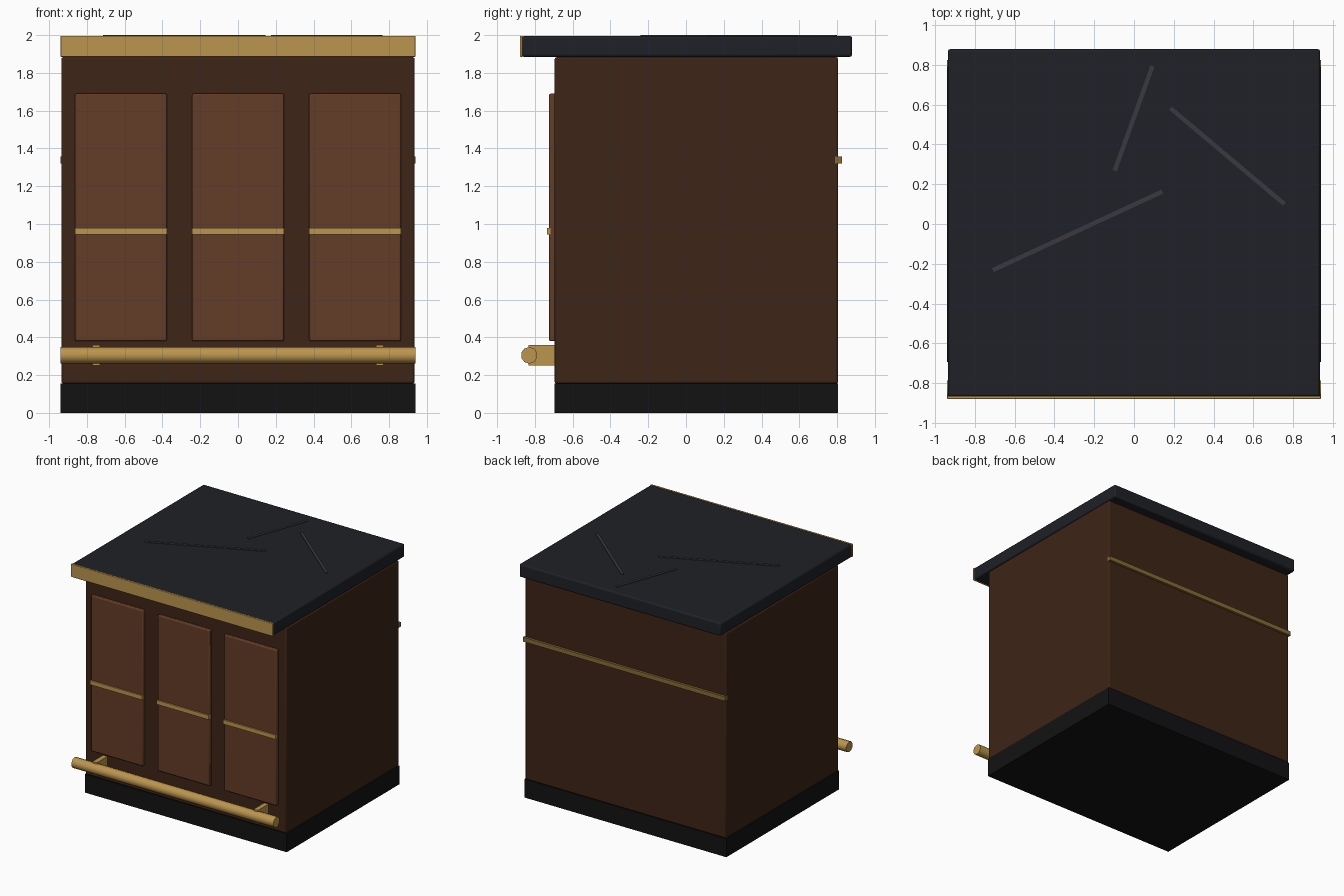
import bpy, math

if "Cube" in bpy.data.objects:
    bpy.data.objects.remove(bpy.data.objects["Cube"])

def mat(name, r, g, b):
    m = bpy.data.materials.new(name)
    m.diffuse_color = (r, g, b, 1)
    m.use_nodes = True
    m.node_tree.nodes["Principled BSDF"].inputs["Base Color"].default_value = m.diffuse_color
    return m

WOOD = mat("dark_wood", 0.047, 0.018, 0.008)
PANEL = mat("panel_wood", 0.125, 0.045, 0.019)
BRASS = mat("brass", 0.50, 0.30, 0.075)
AGED = mat("aged_brass", 0.24, 0.15, 0.035)
STONE = mat("dark_stone", 0.014, 0.015, 0.020)
VEIN = mat("stone_vein", 0.04, 0.04, 0.05)
BLACK = mat("plinth_black", 0.006, 0.006, 0.007)

def box(name, x, y, z, m, bevel=0):
    """Box from (min, max) ranges, with an optional small bevel."""
    bpy.ops.mesh.primitive_cube_add(size=1, location=[(a + b) / 2 for a, b in (x, y, z)])
    o = bpy.context.object
    o.name = name
    o.scale = [b - a for a, b in (x, y, z)]
    bpy.ops.object.transform_apply(location=False, rotation=False, scale=True)
    o.data.materials.append(m)
    if bevel:
        b = o.modifiers.new("bevel", 'BEVEL')
        b.width, b.segments = bevel, 2
        bpy.ops.object.shade_smooth_by_angle(angle=math.radians(30))
    return o

# Carcass
box("plinth", (-0.94, 0.94), (-0.695, 0.805), (0, 0.155), BLACK)
box("cabinet_body", (-0.935, 0.935), (-0.695, 0.805), (0.155, 1.883), WOOD, 0.01)

# Countertop with brass front edge
box("countertop", (-0.937, 0.937), (-0.87, 0.88), (1.885, 1.995), STONE, 0.012)
box("countertop_front_trim", (-0.94, 0.94), (-0.88, -0.865), (1.885, 1.995), BRASS, 0.004)

# Inlaid stone veins
veins = [((-0.71, -0.232), (0.142, 0.163)), ((-0.097, 0.268), (0.093, 0.795)),
         ((0.183, 0.583), (0.757, 0.10))]
for i, ((x0, y0), (x1, y1)) in enumerate(veins):
    length = math.hypot(x1 - x0, y1 - y0)
    v = box(f"stone_vein_{i + 1}", (-length / 2, length / 2), (-0.011, 0.011), (1.99, 2.0), VEIN)
    v.location.x, v.location.y = (x0 + x1) / 2, (y0 + y1) / 2
    v.rotation_euler.z = math.atan2(y1 - y0, x1 - x0)

# Raised front panels with brass strips
for i, x in enumerate((-0.62, 0, 0.62)):
    span = (x - 0.243, x + 0.243)
    box(f"front_panel_{i + 1}", span, (-0.725, -0.69), (0.38, 1.69), PANEL, 0.008)
    box(f"panel_strip_{i + 1}", span, (-0.737, -0.715), (0.945, 0.98), BRASS)

# Foot rail and its brackets
bpy.ops.mesh.primitive_cylinder_add(vertices=10, radius=0.044, depth=1.88,
                                    location=(0, -0.83, 0.305),
                                    rotation=(0, math.pi / 2, 0))
rail = bpy.context.object
rail.name = "foot_rail"
bpy.ops.object.transform_apply(location=False, rotation=True, scale=False)
rail.rotation_euler.x = math.pi / 2
rail.data.materials.append(BRASS)
bpy.ops.object.shade_smooth_by_angle(angle=math.radians(50))
for side, x in (("left", -0.75), ("right", 0.75)):
    box(f"rail_bracket_{side}", (x - 0.02, x + 0.02), (-0.835, -0.69), (0.25, 0.36), BRASS)

# Back strip
box("back_strip", (-0.94, 0.94), (0.79, 0.825), (1.32, 1.357), AGED)
